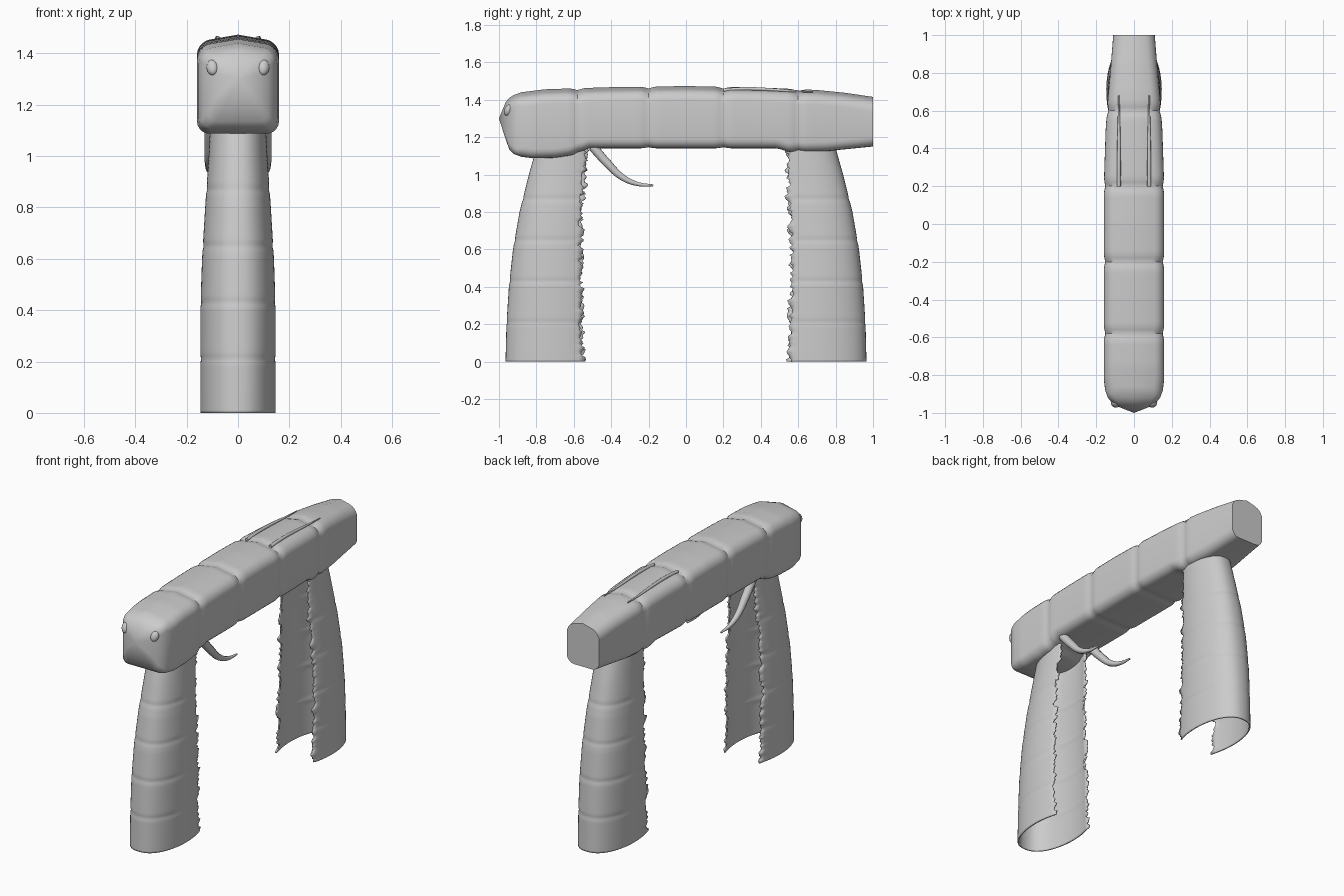
import bpy, bmesh, math, random
from math import sin, cos, pi, exp

random.seed(4)
if "Cube" in bpy.data.objects:
    bpy.data.objects.remove(bpy.data.objects["Cube"], do_unlink=True)

GREY = (0.6, 0.6, 0.6, 1)
mat = bpy.data.materials.new("light grey")
mat.use_nodes = True
mat.diffuse_color = GREY
mat.node_tree.nodes["Principled BSDF"].inputs["Base Color"].default_value = GREY


def interp(keys, t):
    """Piecewise linear lookup in (position, value) keys."""
    if t <= keys[0][0]:
        return keys[0][1]
    for (a, u), (b, v) in zip(keys, keys[1:]):
        if t <= b:
            return u + (v - u) * (t - a) / (b - a)
    return keys[-1][1]


def finish(bm, name, angle=35):
    bmesh.ops.recalc_face_normals(bm, faces=bm.faces)
    mesh = bpy.data.meshes.new(name)
    bm.to_mesh(mesh)
    bm.free()
    ob = bpy.data.objects.new(name, mesh)
    bpy.context.collection.objects.link(ob)
    mesh.materials.append(mat)
    bpy.ops.object.select_all(action="DESELECT")
    ob.select_set(True)
    bpy.context.view_layer.objects.active = ob
    bpy.ops.object.shade_smooth_by_angle(angle=math.radians(angle))
    return ob


def loft(bm, rings, closed=True):
    rows = [[bm.verts.new(p) for p in ring] for ring in rings]
    for a, b in zip(rows, rows[1:]):
        n = len(a)
        for i in range(n if closed else n - 1):
            j = (i + 1) % n
            bm.faces.new((a[i], a[j], b[j], b[i]))
    return rows


# Body: long rounded box with a ridged back and shallow creases
WIDTH = [(-0.965, 0.09), (-0.945, 0.118), (-0.92, 0.138), (-0.88, 0.153), (-0.82, 0.16),
         (0.2, 0.16), (0.5, 0.15), (0.65, 0.14), (0.85, 0.122), (1, 0.11)]
BOTTOM = [(-0.965, 1.19), (-0.945, 1.135), (-0.92, 1.11), (-0.88, 1.095), (-0.82, 1.087),
          (-0.7, 1.09), (-0.6, 1.105), (-0.52, 1.14), (0.49, 1.14), (0.55, 1.12),
          (0.75, 1.125), (1, 1.15)]
TOP = [(-0.965, 1.385), (-0.945, 1.41), (-0.92, 1.425), (-0.88, 1.44), (-0.75, 1.456),
       (-0.4, 1.467), (0, 1.473), (0.4, 1.465), (0.7, 1.452), (0.85, 1.437), (1, 1.415)]
CREASES = (-0.58, -0.2, 0.2, 0.6)
RIDGE = 0.028


def pinch(y):
    return 0.01 * sum(exp(-((y - c) / 0.022) ** 2) for c in CREASES)


def body_top(y, x):
    w = interp(WIDTH, y)
    return interp(TOP, y) - pinch(y) - RIDGE * abs(x) / w


def body_ring(y):
    w = interp(WIDTH, y) - pinch(y) * 0.8
    low = interp(BOTTOM, y) + pinch(y) * 0.6
    high = interp(TOP, y) - pinch(y) - RIDGE
    r = 0.05 if y > -0.9 else 0.035
    ring = []
    for q, (sx, sz) in enumerate(((1, 1), (-1, 1), (-1, -1), (1, -1))):
        cz = high - r if sz > 0 else low + r
        for k in range(6):
            a = (q + k / 5) * pi / 2
            x, z = sx * (w - r) + r * cos(a), cz + r * sin(a)
            if sz > 0:
                z += RIDGE * max(0, 1 - abs(x) / w)
            ring.append((x, y, z))
        if q == 0:
            ring.append((0, y, high + RIDGE))
        if q == 2:
            ring.append((0, y, low))
    return ring


bm = bmesh.new()
ys = [-0.965, -0.945, -0.92, -0.9] + [-0.88 + 1.88 * i / 94 for i in range(95)]
rows = loft(bm, [body_ring(y) for y in ys])
nose = bm.verts.new((0, -1, 1.3))
first = rows[0]
for a, b in zip(first, first[1:] + first[:1]):
    bm.faces.new((a, b, nose))
bm.faces.new(rows[-1])
finish(bm, "body")

# Legs: open shells with ragged inner edges, widening towards the ground
LEG_OUT = [(0, 0.965), (0.2, 0.96), (0.4, 0.947), (0.6, 0.925), (0.8, 0.89), (1, 0.84), (1.16, 0.795)]
LEG_IN = [(0, 0.55), (0.6, 0.565), (1.16, 0.53)]
LEG_W = [(0, 0.147), (0.4, 0.147), (0.6, 0.14), (0.8, 0.128), (1, 0.114), (1.16, 0.106)]
BANDS = (0.21, 0.43, 0.65, 0.87)


def leg(name, side):
    rings, n, rows_n = [], 40, 110
    ragged = [0, 0]
    for i in range(rows_n + 1):
        z = 1.16 * i / rows_n
        out, inner, w = (interp(k, z) for k in (LEG_OUT, LEG_IN, LEG_W))
        groove = 0.003 * sum(exp(-((z - b) / 0.012) ** 2) for b in BANDS)
        depth = (out - inner) * 0.62
        mid = out - depth
        ragged = [0.5 * r + random.uniform(-0.014, 0.014) for r in ragged]
        ring = []
        for k in range(n + 1):
            a = pi * (-0.2 + 1.4 * k / n)
            c, s = cos(a), sin(a)
            x = (w - groove) * math.copysign(abs(c) ** 0.85, c)
            y = mid + (depth - groove) * s
            if s < 0:
                y = mid + (mid - inner) * s / sin(0.2 * pi)
            if k in (0, n):
                y += ragged[k // n]
            ring.append((x, side * y, z))
        rings.append(ring)
    b = bmesh.new()
    loft(b, rings, closed=False)
    ob = finish(b, name)
    if side < 0:
        ob.data.flip_normals()
    # make sure the normals point away from the leg's hollow
    mid_face = min(ob.data.polygons, key=lambda p: -side * p.center.y)
    if mid_face.normal.y * side < 0:
        ob.data.flip_normals()
    shell = ob.modifiers.new("shell", "SOLIDIFY")
    shell.thickness = 0.008
    shell.offset = -1


leg("front_leg", -1)
leg("back_leg", 1)


def curve_tube(name, points, radius):
    """Tapering smooth tube through (x, y, z, taper) points."""
    cu = bpy.data.curves.new(name, "CURVE")
    cu.dimensions = "3D"
    cu.bevel_depth = radius
    cu.bevel_resolution = 3
    cu.use_fill_caps = True
    sp = cu.splines.new("BEZIER")
    sp.bezier_points.add(len(points) - 1)
    for bp, (x, y, z, t) in zip(sp.bezier_points, points):
        bp.co = (x, y, z)
        bp.radius = t
        bp.handle_left_type = bp.handle_right_type = "AUTO"
    ob = bpy.data.objects.new(name, cu)
    bpy.context.collection.objects.link(ob)
    cu.materials.append(mat)


for label, s in (("left", 1), ("right", -1)):
    # Curved tusks under the front of the body
    curve_tube(label + "_tusk", [(s * 0.105, -0.5, 1.15, 1), (s * 0.108, -0.42, 1.06, 0.9),
               (s * 0.112, -0.34, 0.985, 0.7), (s * 0.114, -0.26, 0.95, 0.45),
               (s * 0.115, -0.175, 0.942, 0.2)], 0.026)
    # Thin tapering rails on the back
    curve_tube(label + "_rail", [(s * 0.08, y, body_top(y, 0.08) + 0.006, t) for y, t in
               ((0.2, 1), (0.32, 1), (0.46, 0.85), (0.57, 0.6), (0.68, 0.35))], 0.01)
    # Eyes
    bpy.ops.mesh.primitive_uv_sphere_add(segments=24, ring_count=12, radius=1,
                                         location=(s * 0.1, -0.95, 1.345),
                                         rotation=(-0.3, s * 0.3, s * 0.4))
    eye = bpy.context.object
    eye.name = label + "_eye"
    eye.scale = (0.023, 0.02, 0.032)
    eye.data.materials.append(mat)
    bpy.ops.object.shade_smooth()
